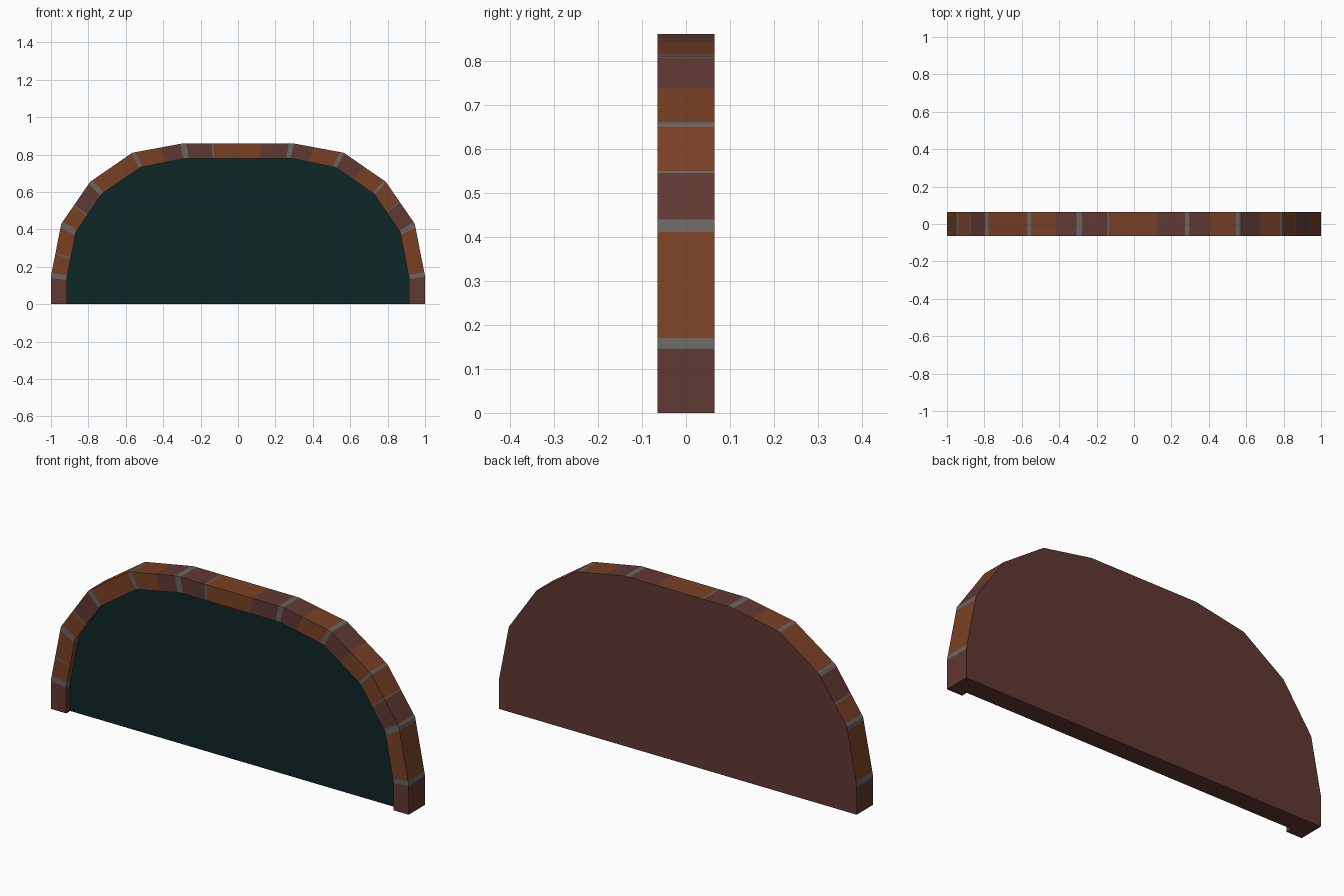
import bpy, bmesh
from mathutils import Vector

if "Cube" in bpy.data.objects:
    bpy.data.objects.remove(bpy.data.objects["Cube"])

FRONT, PANEL, BACK = -0.065, -0.033, 0.065


def material(name, rgb):
    m = bpy.data.materials.new(name)
    m.diffuse_color = (*rgb, 1)
    m.use_nodes = True
    m.node_tree.nodes["Principled BSDF"].inputs["Base Color"].default_value = m.diffuse_color
    return m


MATS = [material("red_brick", (0.118, 0.040, 0.032)),
        material("orange_brick", (0.190, 0.051, 0.018)),
        material("grey_mortar", (0.140, 0.130, 0.122)),
        material("dark_teal_panel", (0.0045, 0.019, 0.019))]
R, O, M, T = range(4)

# Half profiles of the arch, from the left foot to the crown, then mirrored
outer = [(-1, 0), (-1, .15), (-.945, .43), (-.79, .655), (-.565, .81), (-.295, .86)]
inner = [(-.915, 0), (-.915, .14), (-.867, .385), (-.728, .59), (-.522, .732), (-.28, .78)]
outer += [(-x, z) for x, z in reversed(outer)]
inner += [(-x, z) for x, z in reversed(inner)]

# Brick courses: end position along the arch (segment + fraction), colour
courses = [(.93, R), (1.06, M), (1.93, O), (2.05, M), (2.42, O),
           (2.45, M), (2.95, R), (3.05, M), (3.97, O), (4.05, M), (4.55, O),
           (4.95, R), (5.03, M), (5.26, R), (5.275, M), (5.71, O), (5.96, R),
           (6.01, M), (6.4, R), (6.93, O), (7.02, M), (7.47, R), (7.96, O),
           (8.02, M), (8.47, O), (8.49, M), (8.96, R), (9.07, M), (9.93, O),
           (10.03, M), (11, R)]


def at(path, t, y):
    i = min(int(t), len(path) - 2)
    a, b = Vector(path[i]), Vector(path[i + 1])
    p = a.lerp(b, t - i)
    return (p.x, y, p.y)


def add_face(bm, pts, facing, mat):
    f = bm.faces.new([bm.verts.new(p) for p in pts])
    f.normal_update()
    if f.normal.dot(Vector(facing)) < 0:
        f.normal_flip()
    f.material_index = mat


def finish(bm, name):
    bmesh.ops.remove_doubles(bm, verts=bm.verts, dist=1e-5)
    me = bpy.data.meshes.new(name)
    bm.to_mesh(me)
    bm.free()
    for m in MATS:
        me.materials.append(m)
    ob = bpy.data.objects.new(name, me)
    bpy.context.collection.objects.link(ob)


# Brick arch: outer, front and inner reveal strips, cut at corners and joints
bm = bmesh.new()
cuts = sorted({float(i) for i in range(12)} | {float(t) for t, _ in courses})
for a, b in zip(cuts, cuts[1:]):
    mid = (a + b) / 2
    col = next(c for t, c in courses if mid < t)
    p = Vector(at(outer, mid, 0))
    q = Vector(at(inner, mid, 0))
    out = p - q
    add_face(bm, [at(outer, a, FRONT), at(outer, b, FRONT),
                  at(outer, b, BACK), at(outer, a, BACK)], out, col)
    add_face(bm, [at(outer, a, FRONT), at(outer, b, FRONT),
                  at(inner, b, FRONT), at(inner, a, FRONT)], (0, -1, 0), col)
    add_face(bm, [at(inner, a, FRONT), at(inner, b, FRONT),
                  at(inner, b, PANEL), at(inner, a, PANEL)], -out, col)
# Back wall and underside with the two projecting feet
add_face(bm, [at(outer, t, BACK) for t in cuts], (0, 1, 0), R)
add_face(bm, [(-1, FRONT, 0), (-.915, FRONT, 0), (-.915, PANEL, 0), (.915, PANEL, 0),
              (.915, FRONT, 0), (1, FRONT, 0), (1, BACK, 0), (-1, BACK, 0)], (0, 0, -1), R)
finish(bm, "brick_arch")

# Recessed dark panel
bm = bmesh.new()
add_face(bm, [at(inner, t, PANEL) for t in cuts], (0, -1, 0), T)
finish(bm, "recessed_panel")

# Thin mortar line on the front of the left pier
bm = bmesh.new()
y = FRONT - .001
add_face(bm, [(-.975, y, .265), (-.975, y, .272), (-.895, y, .25), (-.895, y, .243)],
         (0, -1, 0), M)
finish(bm, "front_mortar_line")
